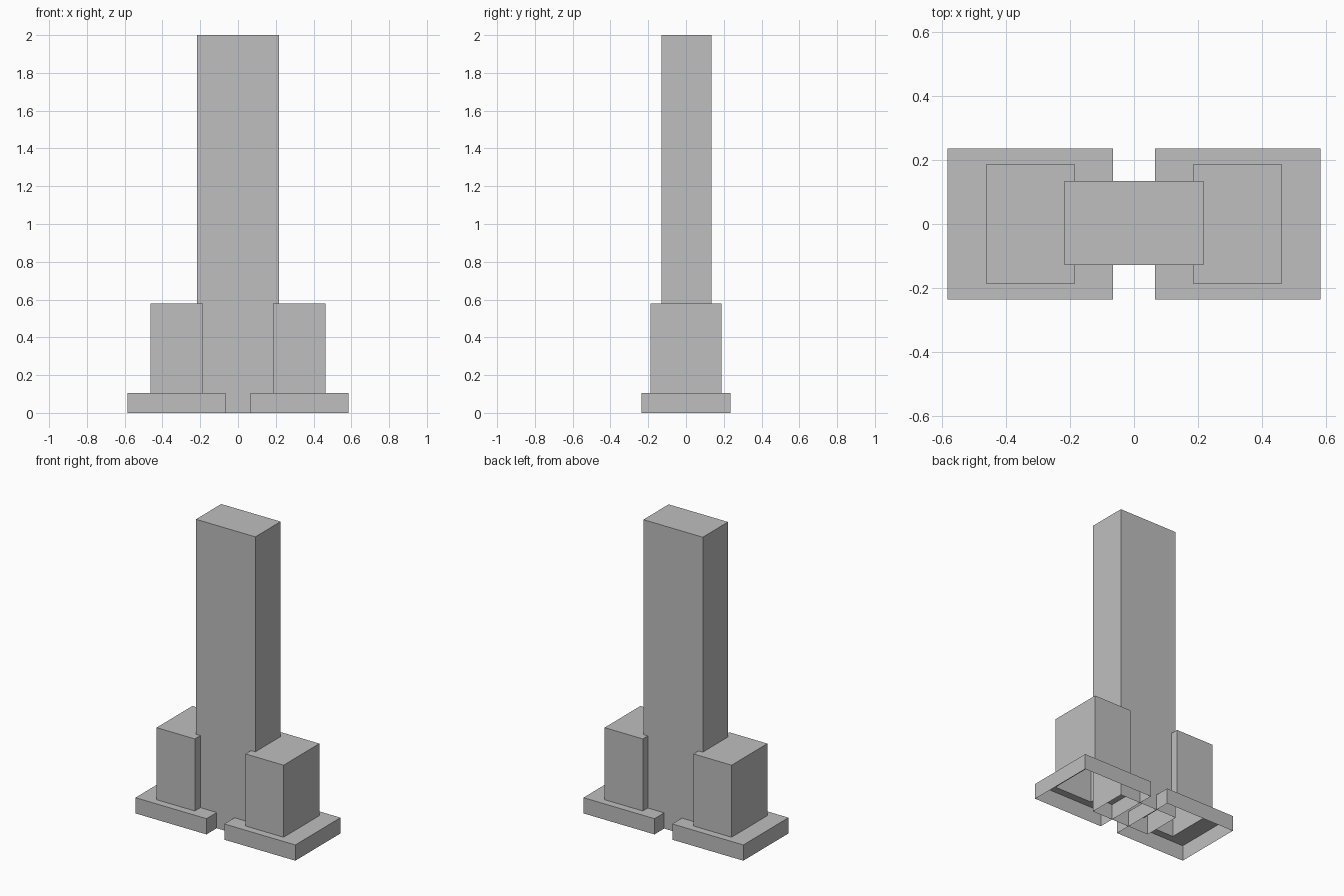
import bpy
import bmesh

# Remove the default object
cube = bpy.data.objects.get("Cube")
if cube:
    bpy.data.objects.remove(cube, do_unlink=True)

# One plain colour
grey = bpy.data.materials.new("light_grey")
grey.use_nodes = True
colour = (0.52, 0.52, 0.52, 1.0)
grey.diffuse_color = colour
grey.node_tree.nodes["Principled BSDF"].inputs["Base Color"].default_value = colour


def stepped_shell(name, tiers):
    """Open-bottomed shell; each tier is (x min, x max, half depth, y centre, z low, z high)."""
    bm = bmesh.new()
    last_top = None
    for x0, x1, half, yc, z0, z1 in tiers:
        corners = [(x0, yc - half), (x1, yc - half), (x1, yc + half), (x0, yc + half)]
        low = [bm.verts.new((x, y, z0)) for x, y in corners]
        high = [bm.verts.new((x, y, z1)) for x, y in corners]
        for i in range(4):
            j = (i + 1) % 4
            bm.faces.new((low[i], low[j], high[j], high[i]))
            if last_top:  # flat ledge joining the wider tier below
                bm.faces.new((last_top[i], last_top[j], low[j], low[i]))
        last_top = high
    bm.faces.new(last_top)
    bmesh.ops.recalc_face_normals(bm, faces=bm.faces)
    mesh = bpy.data.meshes.new(name)
    bm.to_mesh(mesh)
    bm.free()
    mesh.materials.append(grey)
    obj = bpy.data.objects.new(name, mesh)
    bpy.context.collection.objects.link(obj)
    return obj


# Central tower
stepped_shell("tower", [(-0.217, 0.217, 0.132, 0.003, 0, 2)])

# Low plinth stepping up into a block, on both sides
for side, sign in (("left", 1), ("right", -1)):
    tiers = []
    for inner, outer, half, z0, z1 in ((0.065, 0.584, 0.236, 0, 0.104),
                                       (0.185, 0.464, 0.187, 0.104, 0.58)):
        x0, x1 = sorted((sign * inner, sign * outer))
        tiers.append((x0, x1, half, 0, z0, z1))
    stepped_shell(side + "_plinth_and_block", tiers)
